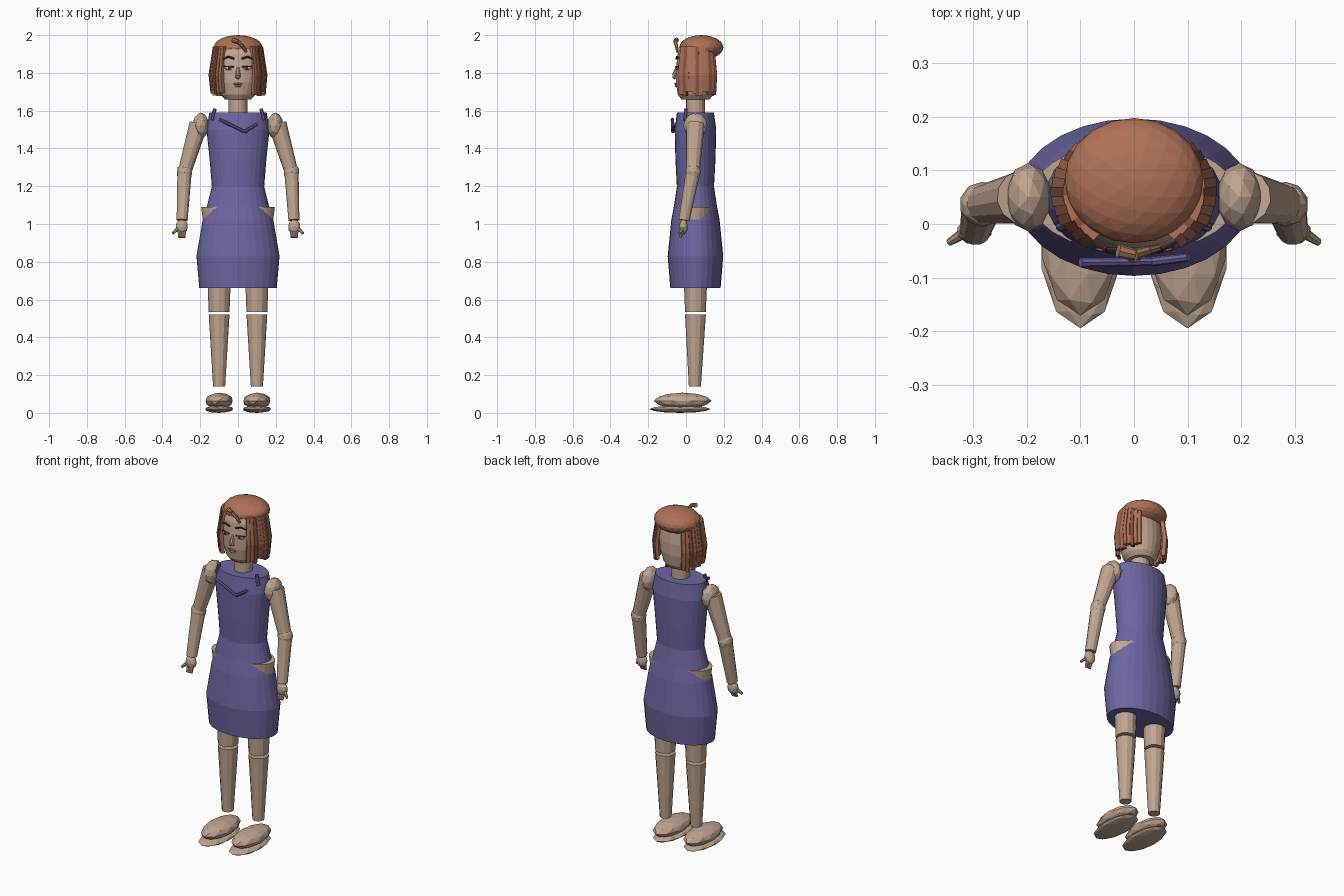
import bpy, bmesh, math, random
from mathutils import Vector, Matrix

random.seed(4)
old = bpy.data.objects.get("Cube")
if old:
    bpy.data.objects.remove(old, do_unlink=True)


def material(name, rgb):
    m = bpy.data.materials.new(name)
    m.use_nodes = True
    m.diffuse_color = (*rgb, 1)
    m.node_tree.nodes["Principled BSDF"].inputs["Base Color"].default_value = (*rgb, 1)
    return m


SKIN = material("skin", (0.53, 0.38, 0.28))
DRESS = material("violet blue cloth", (0.15, 0.135, 0.36))
HAIR = material("auburn hair", (0.43, 0.165, 0.095))
DARK_HAIR = material("dark auburn hair", (0.25, 0.09, 0.05))
LOCK = material("light brown lock", (0.40, 0.21, 0.11))
BROW = material("dark brown", (0.07, 0.03, 0.02))
LIP = material("dusty lip", (0.36, 0.19, 0.15))
EYE = material("eye grey", (0.40, 0.36, 0.33))


def finish(name, bm, mat):
    bmesh.ops.recalc_face_normals(bm, faces=bm.faces)
    me = bpy.data.meshes.new(name)
    bm.to_mesh(me)
    bm.free()
    me.materials.append(mat)
    ob = bpy.data.objects.new(name, me)
    bpy.context.collection.objects.link(ob)
    return ob


def skin_rings(bm, rings):
    """Bridge closed rings of points and cap both ends."""
    loops = [[bm.verts.new(p) for p in ring] for ring in rings]
    n = len(loops[0])
    for a, b in zip(loops, loops[1:]):
        for i in range(n):
            j = (i + 1) % n
            bm.faces.new((a[i], a[j], b[j], b[i]))
    bm.faces.new(loops[0])
    bm.faces.new(loops[-1])


def loft(name, sections, mat, n=28, cy=0.05):
    """Stack of ellipses, each given as z, x radius, y radius."""
    bm = bmesh.new()
    angles = [math.tau * i / n for i in range(n)]
    skin_rings(bm, [[(rx * math.cos(a), cy + ry * math.sin(a), z) for a in angles]
                    for z, rx, ry in sections])
    return finish(name, bm, mat)


def ball(name, centre, radii, mat, detail=2):
    bm = bmesh.new()
    bmesh.ops.create_icosphere(bm, subdivisions=detail, radius=1)
    bmesh.ops.transform(bm, verts=bm.verts,
                        matrix=Matrix.Translation(centre) @ Matrix.Diagonal((*radii, 1)))
    return finish(name, bm, mat)


def limb(name, start, end, r1, r2, mat, n=12):
    a, b = Vector(start), Vector(end)
    d = b - a
    bm = bmesh.new()
    bmesh.ops.create_cone(bm, cap_ends=True, segments=n, radius1=r1, radius2=r2, depth=d.length)
    turn = d.to_track_quat('Z', 'Y').to_matrix().to_4x4()
    bmesh.ops.transform(bm, verts=bm.verts, matrix=Matrix.Translation((a + b) / 2) @ turn)
    return finish(name, bm, mat)


# Dress and the hips that show through at the sides
loft("dress_bodice", [(1.19, 0.138, 0.098), (1.34, 0.15, 0.106),
                      (1.5, 0.167, 0.11), (1.59, 0.152, 0.098)], DRESS)
loft("dress_skirt", [(0.66, 0.205, 0.133), (0.83, 0.22, 0.147), (1.02, 0.187, 0.128),
                     (1.1, 0.163, 0.113), (1.2, 0.138, 0.098)], DRESS)
loft("hips", [(0.8, 0.15, 0.09), (1.02, 0.186, 0.1), (1.09, 0.195, 0.104)], SKIN)

# Neck and head
loft("neck", [(1.56, 0.05, 0.05), (1.7, 0.05, 0.05)], SKIN, 16)
loft("head", [(1.66, 0.07, 0.075), (1.685, 0.092, 0.093), (1.75, 0.115, 0.104),
              (1.82, 0.124, 0.104), (1.9, 0.122, 0.094), (1.96, 0.09, 0.07)], SKIN, 24)
ball("hair_cap", (0, 0.081, 1.935), (0.13, 0.117, 0.065), HAIR, 3)

# Hair strands hang around each side and leave face and nape open
STRANDS = 13


def strand(name, angle, bottom, mat):
    out = Vector((0.135 * math.cos(angle), 0.108 * math.sin(angle), 0))
    radial = out.normalized()
    side = Vector((-radial.y, radial.x, 0))
    thick = random.uniform(0.009, 0.012)
    rings = []
    for z, spread in ((bottom, 1.0), (1.79, 1.07), (1.94, 0.9)):
        mid = Vector((0, 0.06, z)) + out * spread
        rings.append([mid + radial * thick * u + side * 0.0092 * v
                      for u, v in ((1, 1), (-1, 1), (-1, -1), (1, -1))])
    bm = bmesh.new()
    skin_rings(bm, rings)
    finish(name, bm, mat)


for s, label in ((1, "left"), (-1, "right")):
    for i in range(STRANDS):
        a = math.radians(-52 + 104 * i / (STRANDS - 1))
        strand(f"{label}_hair_strand_{i}", a if s > 0 else math.pi - a,
               random.uniform(1.675, 1.705), DARK_HAIR if i % 4 == 2 else HAIR)

# Curled lock above the forehead
lock = [(-0.03, -0.05, 1.975), (0.0, -0.057, 1.965), (0.025, -0.05, 1.94), (0.045, -0.045, 1.91)]
for i, (p, q) in enumerate(zip(lock, lock[1:])):
    limb(f"forehead_lock_{i}", p, q, 0.013 - 0.002 * i, 0.011 - 0.002 * i, LOCK, 8)

# Nose and mouth
limb("nose_bridge", (0, -0.047, 1.83), (0, -0.06, 1.785), 0.008, 0.014, SKIN, 8)
ball("nose_tip", (0, -0.06, 1.78), (0.016, 0.014, 0.014), SKIN, 1)
ball("upper_lip", (0, -0.054, 1.742), (0.026, 0.008, 0.006), LIP)
ball("lower_lip", (0, -0.053, 1.73), (0.02, 0.007, 0.005), SKIN)

for s, label in ((1, "left"), (-1, "right")):
    # Eye and brow
    ball(f"{label}_eye", (s * 0.047, -0.045, 1.825), (0.026, 0.008, 0.01), EYE)
    ball(f"{label}_iris", (s * 0.047, -0.051, 1.825), (0.009, 0.004, 0.009), BROW, 1)
    limb(f"{label}_upper_lid", (s * 0.022, -0.054, 1.832), (s * 0.075, -0.04, 1.834),
         0.004, 0.004, BROW, 6)
    limb(f"{label}_brow", (s * 0.02, -0.05, 1.875), (s * 0.052, -0.048, 1.886),
         0.006, 0.005, BROW, 6)
    limb(f"{label}_brow_tail", (s * 0.052, -0.048, 1.886), (s * 0.08, -0.032, 1.872),
         0.005, 0.003, BROW, 6)

    # Shoulder strap end
    limb(f"{label}_strap", (s * 0.122, 0.0, 1.61), (s * 0.137, -0.005, 1.55), 0.01, 0.01, DRESS, 8)

    # Jointed arm
    elbow = (s * 0.283, 0.037, 1.275)
    wrist = (s * 0.296, -0.01, 1.02)
    ball(f"{label}_shoulder", (s * 0.197, 0.05, 1.52), (0.043, 0.064, 0.07), SKIN)
    limb(f"{label}_upper_arm", (s * 0.208, 0.05, 1.53), elbow, 0.05, 0.036, SKIN)
    ball(f"{label}_elbow", elbow, (0.043, 0.042, 0.048), SKIN)
    limb(f"{label}_forearm", elbow, wrist, 0.039, 0.03, SKIN)

    # Hand
    ball(f"{label}_hand", (s * 0.298, -0.013, 0.985), (0.033, 0.024, 0.04), SKIN)
    limb(f"{label}_thumb", (s * 0.31, -0.012, 0.985), (s * 0.345, -0.034, 0.95), 0.012, 0.007, SKIN, 8)
    for i, x in enumerate((0.285, 0.298, 0.31)):
        limb(f"{label}_finger_{i}", (s * x, -0.015, 0.975), (s * x, -0.03, 0.928),
             0.011, 0.007, SKIN, 8)

    # Leg with an open gap at the knee
    limb(f"{label}_thigh", (s * 0.1, 0.05, 0.9), (s * 0.1, 0.05, 0.535), 0.07, 0.055, SKIN)
    limb(f"{label}_shin", (s * 0.1, 0.05, 0.52), (s * 0.1, 0.047, 0.14), 0.055, 0.032, SKIN)

    # Foot and thin sole
    ball(f"{label}_foot", (s * 0.1, -0.018, 0.064), (0.075, 0.153, 0.043), SKIN)
    ball(f"{label}_sole", (s * 0.1, -0.032, 0.02), (0.077, 0.163, 0.02), SKIN)

# Neckline trim
trim = [(-0.1, -0.072, 1.555), (0.035, -0.07, 1.488), (0.102, -0.062, 1.53)]
for i, (p, q) in enumerate(zip(trim, trim[1:])):
    limb(f"neckline_trim_{i}", p, q, 0.009, 0.008, DRESS, 8)
